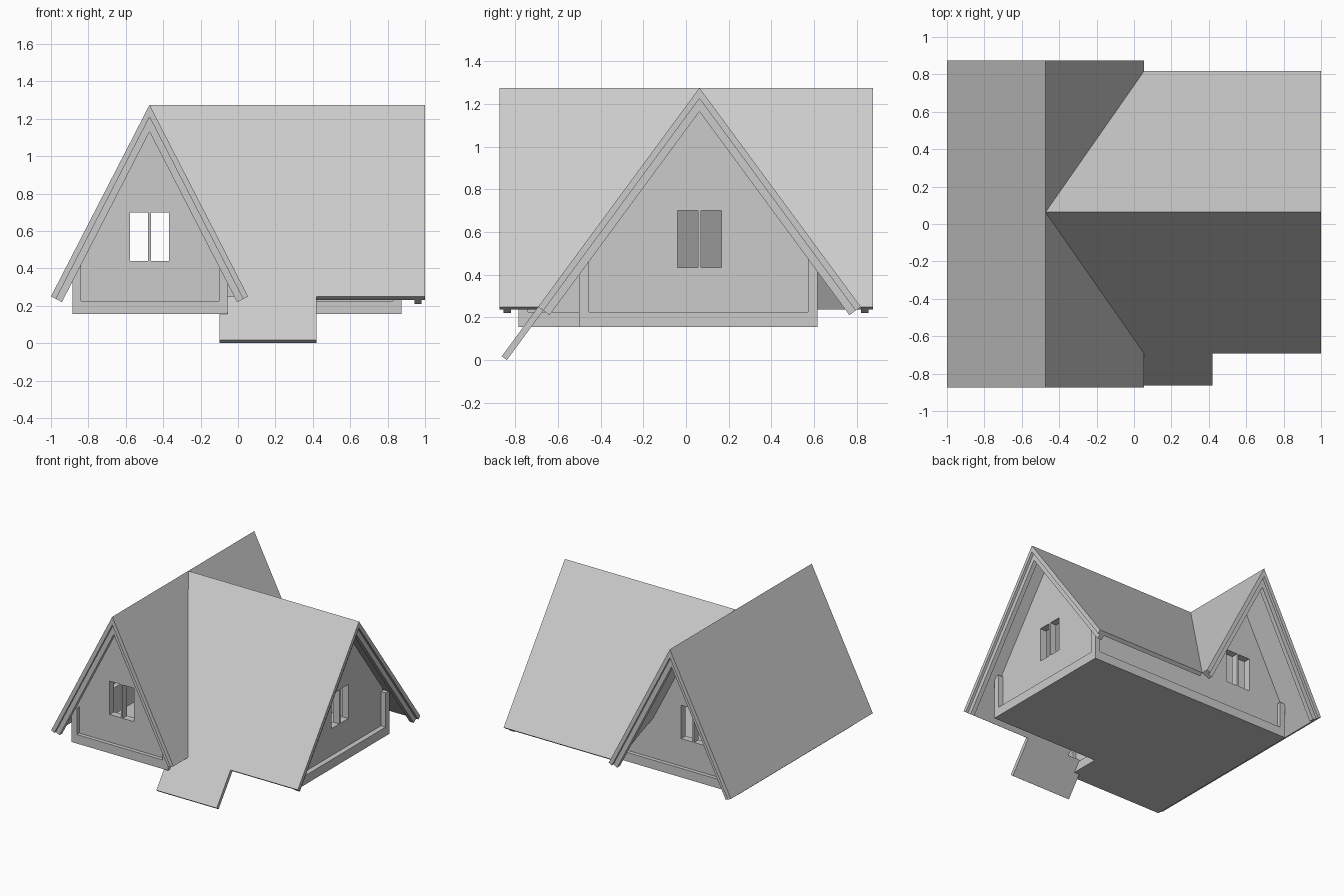
import bpy, bmesh
from math import hypot

if "Cube" in bpy.data.objects:
    bpy.data.objects.remove(bpy.data.objects["Cube"])

AX, BY, TOP, DROP = -0.473, 0.063, 1.275, 1.025   # ridge positions, ridge height, ridge-to-eave drop
RUN = {'A': 0.527, 'B': 0.755}                    # wing A ridge runs along y, wing B along x


def solid(name, top, bottom):
    """Closed prism between two matching outlines."""
    bm = bmesh.new()
    a = [bm.verts.new(p) for p in top]
    b = [bm.verts.new(p) for p in bottom]
    bm.faces.new(a)
    bm.faces.new(b[::-1])
    n = len(a)
    for i in range(n):
        j = (i + 1) % n
        bm.faces.new((a[j], a[i], b[i], b[j]))
    bmesh.ops.recalc_face_normals(bm, faces=bm.faces)
    me = bpy.data.meshes.new(name)
    bm.to_mesh(me)
    bm.free()
    ob = bpy.data.objects.new(name, me)
    bpy.context.collection.objects.link(ob)
    return ob


def box(name, x0, x1, y0, y1, z0, z1):
    c = [(x0, y0), (x1, y0), (x1, y1), (x0, y1)]
    return solid(name, [(*p, z1) for p in c], [(*p, z0) for p in c])


def place(wing, along, across, z):
    return (AX + across, along, z) if wing == 'A' else (along, BY + across, z)


def slab(name, wing, side, outline, t0, t1):
    """Roof layer; outline holds (along ridge, fraction down the slope)."""
    run = RUN[wing]
    ln = hypot(run, DROP)

    def layer(t):
        pts = []
        for along, d in outline:
            if d == 0:   # mitred at the ridge
                pts.append(place(wing, along, 0, TOP - t * ln / run))
            else:        # square cut at the eave
                pts.append(place(wing, along, side * (run * d - t * DROP / ln),
                                 TOP - DROP * d - t * run / ln))
        return pts
    return solid(name, layer(t0), layer(t1))


def gable(name, wing, outer, inner, half, win, z0, z1):
    """Gable wall in two halves around a window opening, with a mullion."""
    run = RUN[wing]
    apex = TOP - 0.02 * hypot(run, DROP) / run
    prof = [(0, 0.2), (half, 0.2), (half, apex - half * DROP / run), (0, apex),
            (0, z1), (win, z1), (win, z0), (0, z0)]
    for s, tag in ((-1, "left"), (1, "right")):
        solid(f"{name}_{tag}", [place(wing, outer, s * u, z) for u, z in prof],
              [place(wing, inner, s * u, z) for u, z in prof])
    m = [(-0.007, z0), (0.007, z0), (0.007, z1), (-0.007, z1)]
    solid(f"{name}_mullion", [place(wing, outer, u, z) for u, z in m],
          [place(wing, inner, u, z) for u, z in m])


# Roof slabs, meeting in valleys
T = 0.03
yf, yb = -0.873, 0.875
vf, vb, vx = BY - RUN['B'], BY + RUN['B'], AX + RUN['A']
slab("roof_left", 'A', -1, [(yf, 0), (yb, 0), (yb, 1), (yf, 1)], 0, T)
slab("roof_right_front", 'A', 1, [(yf, 0), (BY, 0), (vf, 1), (yf, 1)], 0, T)
slab("roof_right_back", 'A', 1, [(BY, 0), (yb, 0), (yb, 1), (vb, 1)], 0, T)
slab("roof_wing_back", 'B', 1, [(AX, 0), (1, 0), (1, 1), (vx, 1)], 0, T)
slab("roof_wing_front_with_porch", 'B', -1,
     [(AX, 0), (1, 0), (1, 1), (0.42, 1), (0.42, 1.226), (-0.1, 1.226), (-0.1, 1), (vx, 1)], 0, T)

# Bargeboards under the roof edges
for wing, a, b in (('A', -0.855, -0.82), ('A', 0.82, 0.855), ('B', 0.945, 0.98)):
    for s in (-1, 1):
        slab("bargeboard", wing, s, [(a, 0), (b, 0), (b, 1), (a, 1)], T, 0.066)

# L-shaped plinth
L = [(-0.885, -0.785), (-0.055, -0.785), (-0.055, -0.5), (0.875, -0.5), (0.875, 0.615), (-0.885, 0.615)]
solid("plinth", [(*p, 0.225) for p in L], [(*p, 0.155) for p in L])

# Corner posts
P = 0.045
for x, y, dx, dy, h in ((-0.885, -0.785, 1, 1, 0.43), (-0.055, -0.785, -1, 1, 0.43),
                        (-0.885, 0.615, 1, -1, 0.43), (0.875, 0.615, -1, -1, 0.49),
                        (0.875, -0.5, -1, 1, 0.49)):
    box("corner_post", *sorted((x, x + dx * P)), *sorted((y, y + dy * P)), 0.2, h)

# Gable walls with windows
gable("front_gable", 'A', -0.755, -0.70, 0.385, 0.105, 0.44, 0.70)
gable("back_gable", 'A', 0.585, 0.53, 0.385, 0.105, 0.44, 0.70)
gable("side_gable", 'B', 0.835, 0.78, 0.525, 0.103, 0.435, 0.70)

# Low side walls
box("left_wall", -0.86, -0.82, -0.75, 0.58, 0.2, 0.43)
box("right_wall_short", -0.12, -0.085, -0.75, -0.47, 0.2, 0.43)
box("wing_front_wall", -0.1, 0.83, -0.47, -0.43, 0.2, 0.51)
box("wing_back_wall", -0.1, 0.83, 0.545, 0.585, 0.2, 0.51)
